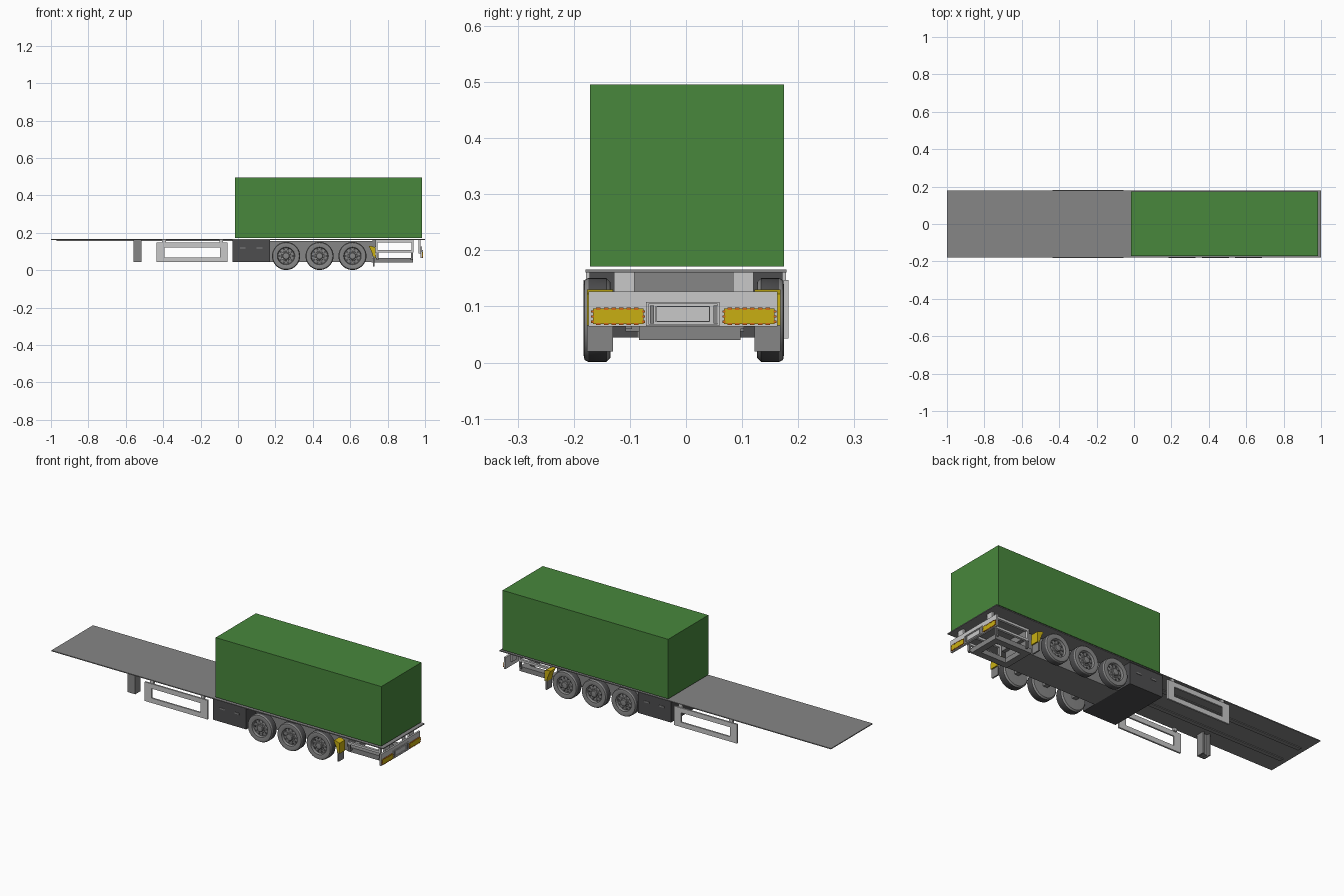
import bpy, bmesh, math

if "Cube" in bpy.data.objects:
    bpy.data.objects.remove(bpy.data.objects["Cube"])

CY = -0.004  # centre line of the running gear


def material(name, rgb):
    m = bpy.data.materials.new(name)
    m.diffuse_color = (*rgb, 1)
    m.use_nodes = True
    m.node_tree.nodes["Principled BSDF"].inputs["Base Color"].default_value = m.diffuse_color
    return m


GREEN = material("container green", (0.065, 0.242, 0.045))
GREY = material("steel grey", (0.24, 0.24, 0.24))
LIGHT = material("light grey", (0.58, 0.58, 0.58))
DARK = material("dark grey", (0.075, 0.075, 0.078))
YELLOW = material("reflector yellow", (0.58, 0.43, 0.006))
ORANGE = material("lamp orange", (0.64, 0.15, 0.01))


def finish(name, bm, mats, smooth=False):
    bmesh.ops.recalc_face_normals(bm, faces=bm.faces)
    me = bpy.data.meshes.new(name)
    bm.to_mesh(me)
    bm.free()
    for m in mats:
        me.materials.append(m)
    ob = bpy.data.objects.new(name, me)
    bpy.context.collection.objects.link(ob)
    if smooth:
        bpy.ops.object.select_all(action='DESELECT')
        ob.select_set(True)
        bpy.context.view_layer.objects.active = ob
        bpy.ops.object.shade_smooth_by_angle(angle=math.radians(35))
    return ob


def add_box(bm, x, y, z):
    """Box from (min, max) ranges."""
    r = bmesh.ops.create_cube(bm, size=1)
    for v in r["verts"]:
        v.co = [a[0] + (c + 0.5) * (a[1] - a[0]) for a, c in zip((x, y, z), v.co)]


def boxes(name, mat, *ranges):
    bm = bmesh.new()
    for r in ranges:
        add_box(bm, *r)
    return finish(name, bm, [mat])


def frame(name, mat, axis, depth, a, b, wa, wb):
    """Rectangular ring: a, b are outer ranges, wa / wb the bar widths."""
    parts = [((a[0], a[0] + wa), b), ((a[1] - wa, a[1]), b),
             ((a[0] + wa, a[1] - wa), (b[0], b[0] + wb)),
             ((a[0] + wa, a[1] - wa), (b[1] - wb, b[1]))]
    order = {"x": lambda p: (depth, p[0], p[1]),
             "y": lambda p: (p[0], depth, p[1]),
             "z": lambda p: (p[0], p[1], depth)}[axis]
    return boxes(name, mat, *[order(p) for p in parts])


def lathe(name, profile, mats, x, z, s, seg=36):
    """Revolve (radius, y, material of next band) round the y axis."""
    bm = bmesh.new()
    rings = []
    for r, y, _ in profile:
        rings.append([bm.verts.new((x + r * math.cos(2 * math.pi * i / seg), CY + s * y,
                                    z + r * math.sin(2 * math.pi * i / seg))) for i in range(seg)])
    for k in range(len(rings) - 1):
        for i in range(seg):
            j = (i + 1) % seg
            f = bm.faces.new((rings[k][i], rings[k][j], rings[k + 1][j], rings[k + 1][i]))
            f.material_index = profile[k][2]
    for ring in (rings[0], rings[-1]):
        bm.faces.new(ring)
    return finish(name, bm, mats, True)


def studs(name, mat, x, z, s, y, ring, r, n, sides):
    """Ring of short cylinders on the wheel face."""
    bm = bmesh.new()
    for i in range(n):
        a = 2 * math.pi * i / n
        c = bmesh.ops.create_cone(bm, cap_ends=True, segments=sides, radius1=r, radius2=r, depth=0.004)
        for v in c["verts"]:
            px, py, pz = v.co
            v.co = (x + ring * math.cos(a) + px, CY + s * (y + pz), z + ring * math.sin(a) + py)
    finish(name, bm, [mat])


# container and loading deck
boxes("container", GREEN, ((-0.015, 0.984), (-0.171, 0.175), (0.171, 0.496)))
boxes("deck", GREY, ((-1, 1), (-0.179, 0.179), (0.161, 0.166)))
boxes("deck_rails", GREY, *[((-0.97, 0.17), (y - 0.012, y + 0.012), (0.157, 0.161)) for y in (-0.07, 0.062)])

# single support leg, a C channel with a foot
boxes("support_leg", GREY, ((-0.56, -0.515), (-0.15, -0.142), (0.045, 0.161)),
      ((-0.56, -0.552), (-0.142, -0.105), (0.045, 0.161)),
      ((-0.523, -0.515), (-0.142, -0.105), (0.045, 0.161)),
      ((-0.552, -0.523), (-0.142, -0.12), (0.05, 0.161)))

# full-width tool box with handles
boxes("tool_box", DARK, ((-0.03, 0.17), (-0.172, 0.172), (0.045, 0.161)))

for s, side in ((-1, "right"), (1, "left")):
    # side guard
    y = sorted((s * 0.174, s * 0.183))
    frame("side_guard_" + side, LIGHT, "y", y, (-0.435, -0.055), (0.043, 0.147), 0.042, 0.026)
    boxes("guard_brackets_" + side, LIGHT,
          *[((x, x + 0.02), sorted((s * 0.165, s * 0.178)), (0.145, 0.162)) for x in (-0.405, -0.1)])
    boxes("box_handles_" + side, GREY,
          *[((x, x + 0.03), sorted((s * 0.172, s * 0.175)), (0.115, 0.122)) for x in (0.01, 0.1)])

    # wheels
    for n, x in enumerate((0.257, 0.436, 0.612), 1):
        tag = f"_{side}_{n}"
        lathe("tyre" + tag, [(0.045, 0.13, 0), (0.068, 0.131, 0), (0.075, 0.138, 1), (0.075, 0.170, 0),
                             (0.071, 0.177, 0), (0.060, 0.179, 0), (0.050, 0.176, 0), (0.047, 0.176, 0),
                             (0.043, 0.164, 0), (0.026, 0.166, 0), (0.024, 0.168, 0)],
              [GREY, DARK], x, 0.076, s)
        lathe("hub" + tag, [(0.019, 0.16, 0), (0.019, 0.174, 0), (0.016, 0.178, 0), (0.008, 0.179, 0)],
              [GREY], x, 0.076, s, 20)
        studs("rim_holes" + tag, DARK, x, 0.076, s, 0.1645, 0.036, 0.0055, 10, 10)
        studs("wheel_nuts" + tag, LIGHT, x, 0.076, s, 0.169, 0.0235, 0.0025, 10, 6)

    # mud flap with curved yellow guard above it
    yy = sorted((CY + s * 0.126, CY + s * 0.172))
    boxes("mud_flap_" + side, GREY, ((0.722, 0.730), yy, (0.02, 0.075)))
    bm = bmesh.new()
    outline = [(0.700, 0.128), (0.712, 0.130), (0.735, 0.122), (0.737, 0.066), (0.722, 0.066),
               (0.718, 0.088), (0.711, 0.105)]
    f = bm.faces.new([bm.verts.new((px, yy[0], pz)) for px, pz in outline])
    ext = bmesh.ops.extrude_face_region(bm, geom=[f])["geom"]
    bmesh.ops.translate(bm, vec=(0, yy[1] - yy[0], 0),
                        verts=[g for g in ext if isinstance(g, bmesh.types.BMVert)])
    finish("mud_guard_" + side, bm, [YELLOW])

    # rear side frame and bumper post
    yf = sorted((CY + s * 0.095, CY + s * 0.108))
    frame("rear_frame_" + side, LIGHT, "y", yf, (0.735, 0.937), (0.095, 0.161), 0.01, 0.012)
    yp = sorted((CY + s * 0.088, CY + s * 0.124))
    boxes("bumper_post_" + side, LIGHT, ((0.965, 0.977), yp, (0.09, 0.162)))

    # tail lamps with orange markers round the edge
    yl = sorted((CY + s * 0.072, CY + s * 0.162))
    boxes("tail_lamp_" + side, YELLOW, ((0.985, 0.989), yl, (0.069, 0.096)))
    dots = [((0.985, 0.990), (yl[0] + 0.006 + i * 0.0135, yl[0] + 0.014 + i * 0.0135), (z, z + 0.004))
            for i in range(6) for z in (0.067, 0.094)]
    dots += [((0.985, 0.990), (y0, y0 + 0.005), (z, z + 0.004))
             for y0 in (yl[0] - 0.003, yl[1] - 0.002) for z in (0.071, 0.08, 0.089)]
    boxes("lamp_markers_" + side, ORANGE, *dots)
    boxes("plate_strip_" + side, GREY,
          ((0.985, 0.988), sorted((CY + s * 0.053, CY + s * 0.06)), (0.07, 0.102)))

# chassis core, cross member and axles
boxes("chassis_core", GREY, ((0.17, 0.72), (-0.087, 0.083), (0.045, 0.156)))
boxes("rear_cross_member", GREY, ((0.72, 0.74), (-0.092, 0.084), (0.125, 0.161)))
for n, x in enumerate((0.257, 0.436, 0.612), 1):
    boxes(f"axle_{n}", GREY, ((x - 0.013, x + 0.013), (CY - 0.135, CY + 0.135), (0.063, 0.089)))

# open low carrier behind the wheels
frame("rear_carrier", GREY, "z", (0.04, 0.066), (0.715, 0.935), (-0.084, 0.097), 0.035, 0.035)
boxes("carrier_hangers", GREY, *[((x, x + 0.01), (y, y + 0.012), (0.06, 0.1))
                                 for x in (0.74, 0.925) for y in (-0.108, 0.091)],
      *[((x, x + 0.01), (-0.108, 0.103), (0.055, 0.065)) for x in (0.74, 0.922)])

# rear bumper with plate holder
boxes("rear_bumper", LIGHT, ((0.975, 0.985), (-0.174, 0.163), (0.064, 0.127)))
frame("plate_holder", LIGHT, "x", (0.985, 0.988), (-0.071, 0.060), (0.065, 0.108), 0.004, 0.004)
frame("plate_inner_frame", LIGHT, "x", (0.985, 0.988), (-0.054, 0.043), (0.072, 0.101), 0.002, 0.002)
